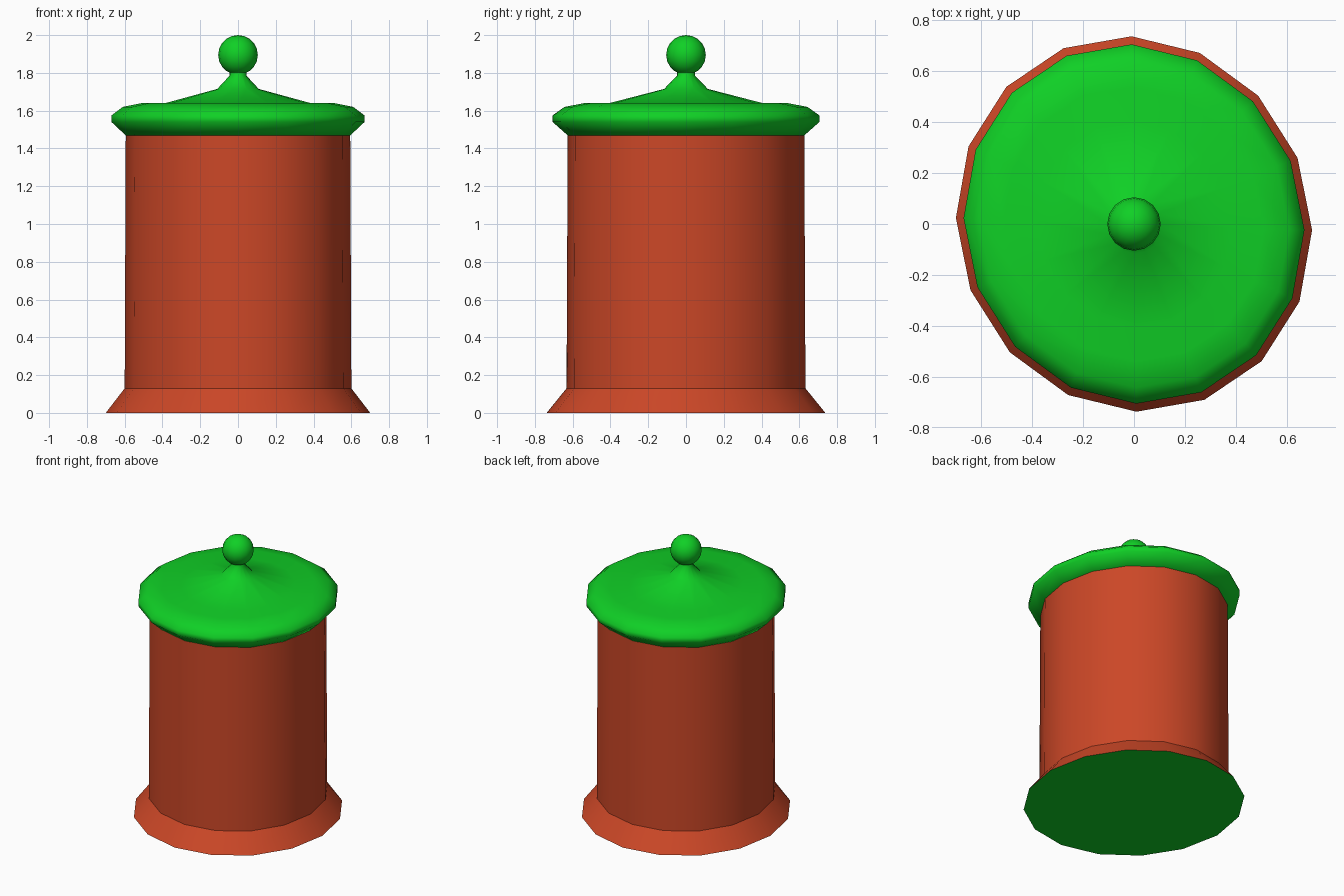
import bpy, bmesh, math
from mathutils import Matrix

if "Cube" in bpy.data.objects:
    bpy.data.objects.remove(bpy.data.objects["Cube"])

SIDES = 16
# The jar is slightly oval, with a faint skew
OVAL = Matrix(((1, -0.014, 0, 0), (-0.035, 1.054, 0, 0), (0, 0, 1, 0), (0, 0, 0, 1)))


def material(name, rgb):
    mat = bpy.data.materials.new(name)
    mat.use_nodes = True
    mat.diffuse_color = (*rgb, 1)
    mat.node_tree.nodes["Principled BSDF"].inputs["Base Color"].default_value = (*rgb, 1)
    return mat


clay = material("terracotta red", (0.60, 0.063, 0.02))
green = material("bright green", (0.005, 0.63, 0.019))


def finish(name, bm, mats, angle):
    bmesh.ops.recalc_face_normals(bm, faces=bm.faces)
    mesh = bpy.data.meshes.new(name)
    bm.to_mesh(mesh)
    bm.free()
    for mat in mats:
        mesh.materials.append(mat)
    obj = bpy.data.objects.new(name, mesh)
    bpy.context.collection.objects.link(obj)
    bpy.ops.object.select_all(action="DESELECT")
    obj.select_set(True)
    bpy.context.view_layer.objects.active = obj
    bpy.ops.object.shade_smooth_by_angle(angle=math.radians(angle))
    return obj


def turned(name, profile, mats, angle):
    """Closed solid turned from (radius, height) points, bottom to top."""
    bm = bmesh.new()
    rings = []
    for r, z in profile:
        turns = [2 * math.pi * i / SIDES for i in range(SIDES)]
        rings.append([bm.verts.new((r * math.cos(a), r * math.sin(a), z)) for a in turns])
    for low, high in zip(rings, rings[1:]):
        for i in range(SIDES):
            j = (i + 1) % SIDES
            bm.faces.new((low[i], low[j], high[j], high[i]))
    bm.faces.new(rings[0][::-1])
    bm.faces.new(rings[-1])
    bm.transform(OVAL)
    return finish(name, bm, mats, angle)


# Jar body with flared foot; its underside is green
jar = turned("jar_body", [(0.70, 0), (0.60, 0.13), (0.594, 1.5)], [clay, green], 30)
for face in jar.data.polygons:
    if face.normal.z < -0.9:
        face.material_index = 1

# Lid with rounded rim, shallow cone and flared neck
turned("lid", [(0.59, 1.465), (0.67, 1.54), (0.67, 1.575), (0.61, 1.62), (0.51, 1.64),
               (0.385, 1.64), (0.11, 1.715), (0.045, 1.785), (0.045, 1.82)], [green], 75)

# Ball knob
ball = bmesh.new()
bmesh.ops.create_uvsphere(ball, u_segments=SIDES, v_segments=10, radius=0.105,
                          matrix=Matrix.Translation((0, 0, 1.895)))
finish("lid_knob", ball, [green], 60)
